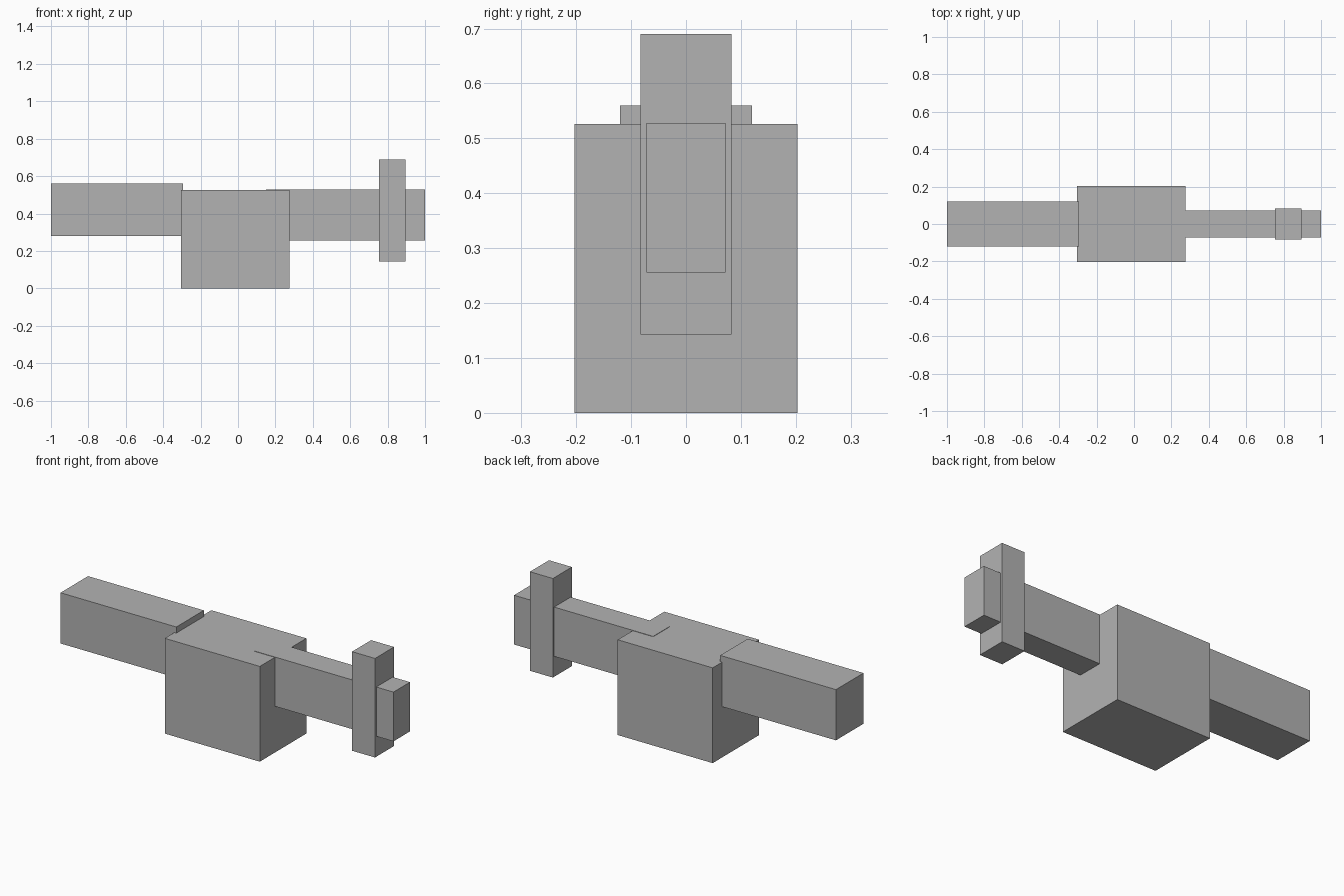
import bpy
from mathutils import Vector

cube = bpy.data.objects.get("Cube")
if cube:
    bpy.data.objects.remove(cube, do_unlink=True)

# Single plain grey
grey = bpy.data.materials.new("plain grey")
grey.use_nodes = True
colour = (0.45, 0.45, 0.45, 1)
grey.diffuse_color = colour
grey.node_tree.nodes["Principled BSDF"].inputs["Base Color"].default_value = colour


def block(name, x0, x1, half_depth, z0, z1):
    """Flat-faced box centred on y = 0, given by its extents."""
    bpy.ops.mesh.primitive_cube_add(size=1)
    obj = bpy.context.object
    obj.name = obj.data.name = name
    size = Vector((x1 - x0, 2 * half_depth, z1 - z0))
    centre = Vector(((x0 + x1) / 2, 0, (z0 + z1) / 2))
    for v in obj.data.vertices:
        v.co = v.co * size + centre
    obj.data.materials.append(grey)
    return obj


# Central body and the thick arm on its right
block("body", -0.305, 0.275, 0.203, 0, 0.526)
block("thick_arm", -1, -0.293, 0.12, 0.28, 0.56)

# Slim shaft on the left, running into the body and through a tall collar
block("slim_shaft", 0.15, 1, 0.072, 0.256, 0.528)
block("tall_collar", 0.755, 0.895, 0.083, 0.143, 0.69)
